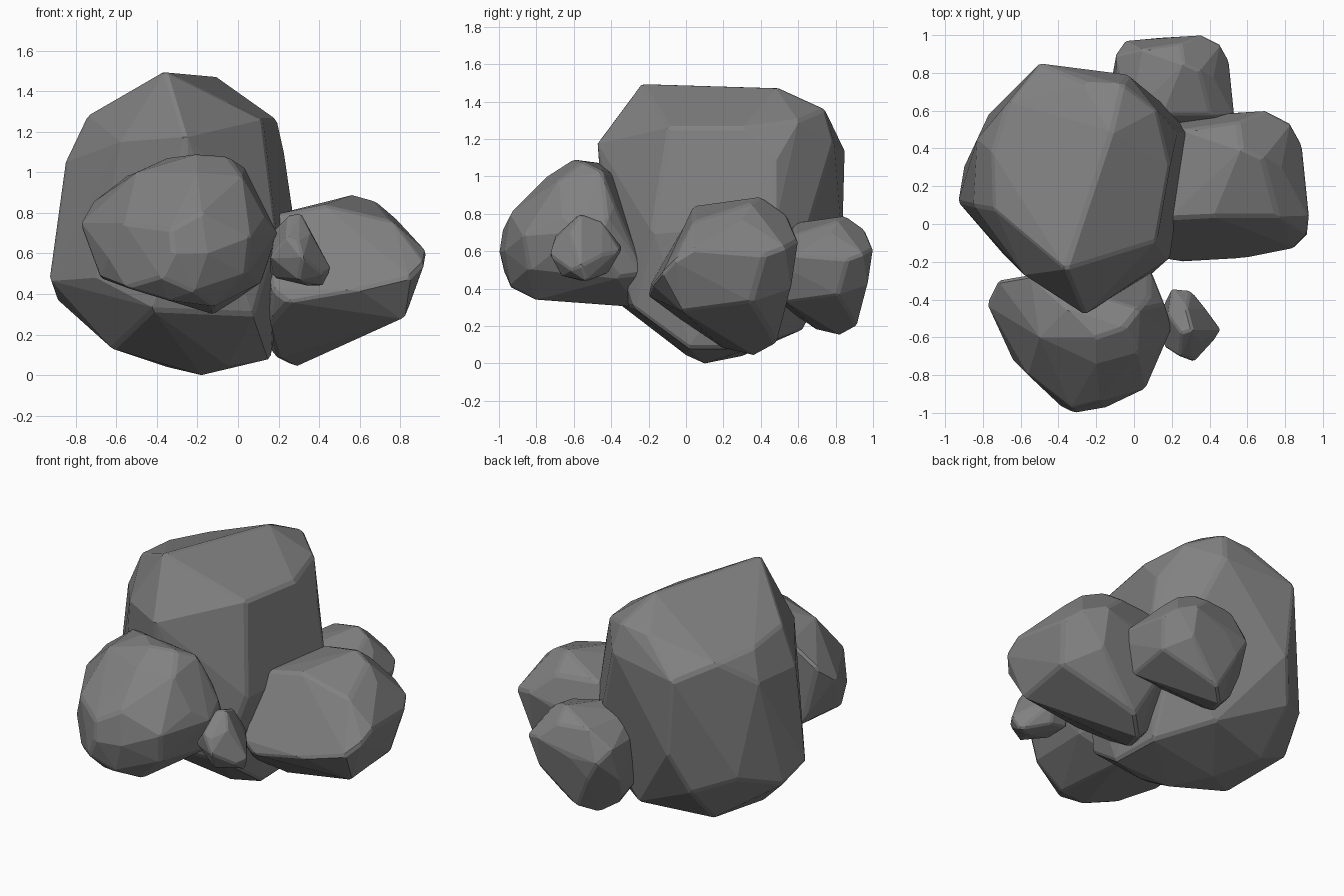
import bpy, bmesh, math
from mathutils import Vector

# Dark slate colour shared by all stones
slate = bpy.data.materials.new("slate")
slate.diffuse_color = (0.22, 0.22, 0.22, 1)


def boulder(name, corners, chip=0.015, scale=1.0, offset=(0, 0, 0)):
    """Faceted stone: convex hull of its main corners with chipped edges."""
    bm = bmesh.new()
    for c in corners:
        bm.verts.new(Vector(c) * scale + Vector(offset))
    bmesh.ops.convex_hull(bm, input=bm.verts[:])
    bmesh.ops.delete(bm, geom=[v for v in bm.verts if not v.link_faces], context='VERTS')
    # merge nearly coplanar triangles into broad facets
    bmesh.ops.dissolve_limit(bm, angle_limit=math.radians(6),
                             verts=bm.verts[:], edges=bm.edges[:])
    bmesh.ops.recalc_face_normals(bm, faces=bm.faces[:])
    mesh = bpy.data.meshes.new(name)
    bm.to_mesh(mesh)
    bm.free()
    mesh.materials.append(slate)
    obj = bpy.data.objects.new(name, mesh)
    bpy.context.collection.objects.link(obj)
    # chipped edges
    mod = obj.modifiers.new("chipped_edges", 'BEVEL')
    mod.width = chip * scale
    mod.segments = 1
    mod.limit_method = 'ANGLE'
    mod.angle_limit = math.radians(28)
    return obj


# Tall main boulder, crown to base
main = [
    (-.36, -.24, 1.50), (-.12, .48, 1.48), (-.20, .02, 1.45), (-.26, .75, 1.34),
    (-.06, .74, 1.36), (-.67, .64, 1.22), (-.75, .38, 1.25), (-.74, .08, 1.28),
    (.12, .60, 1.30), (.19, .30, 1.26), (.12, -.09, 1.26), (-.26, -.48, 1.18),
    (-.58, -.27, 1.15), (-.83, .45, 1.07), (-.85, .10, 1.05), (-.50, .85, 1.14),
    (-.03, .79, 1.18), (.23, .48, 1.08), (-.93, .12, .47), (-.90, .30, .38),
    (-.70, -.15, .48), (-.25, -.45, .80), (.19, -.18, .70), (.28, .48, .75),
    (.20, .60, .55), (-.46, .84, .65), (-.77, .58, .48), (-.62, .10, .13),
    (-.55, .50, .15), (-.18, .10, 0), (-.35, .30, .04), (.16, .02, .08),
    (.15, .35, .08), (-.10, .62, .18), (-.42, -.36, .32), (.08, -.28, .30),
    (-.05, 0, .045), (-.55, .74, .40),
]
boulder("main_boulder", main)

# Round boulder leaning on the front
front = [
    (-.78, -.42, .75), (-.72, -.30, .85), (-.55, -.27, .98), (-.35, -.45, 1.07),
    (-.20, -.60, 1.09), (-.05, -.55, 1.08), (.03, -.45, 1.03), (.08, -.38, .85),
    (-.50, -.60, 1.00), (-.20, -.74, 1.00), (.02, -.68, .98), (.16, -.42, .76),
    (.20, -.55, .70), (.13, -.66, .78), (.06, -.87, .68), (.04, -.84, .50),
    (-.15, -.97, .60), (-.18, -.94, .80), (-.32, -1.0, .60), (-.33, -.98, .72),
    (-.38, -.97, .48), (-.22, -.94, .41), (-.56, -.80, .75), (-.64, -.72, .58),
    (-.68, -.60, .48), (-.55, -.80, .43), (-.35, -.86, .37), (-.12, -.80, .34),
    (-.12, -.26, .30), (-.62, -.30, .46), (.12, -.36, .46), (.08, -.22, .48),
]
boulder("front_boulder", front)

# Right boulder, and its smaller twin behind
right = [
    (.20, .03, .80), (.42, .04, .84), (.57, .40, .89), (.68, .35, .86),
    (.28, .50, .80), (.55, .54, .79), (.70, .60, .66), (.83, .53, .62),
    (.89, .42, .58), (.78, .30, .77), (.76, .04, .76), (.90, .25, .60),
    (.93, .04, .61), (.92, -.06, .55), (.85, -.13, .48), (.60, -.18, .42),
    (.25, -.20, .36), (.17, -.19, .42), (.15, -.10, .55), (.82, -.02, .28),
    (.84, .35, .33), (.70, .56, .40), (.55, .20, .15), (.55, .45, .17),
    (.28, .37, .04), (.20, .20, .08), (.15, -.05, .25), (.25, .55, .40),
    (.40, .48, .10), (.40, .58, .55), (.10, .20, .65), (.09, .46, .65),
    (.07, .35, .35), (.10, .28, .20), (.16, .56, .55),
]
boulder("right_boulder", right)
boulder("back_boulder", right, 0.015, 0.75, (-.165, .55, .12))

# Small wedged stone
small = [
    (.25, -.58, .79), (.31, -.56, .80), (.18, -.48, .72), (.28, -.45, .76),
    (.36, -.62, .70), (.30, -.70, .66), (.24, -.70, .68), (.16, -.65, .58),
    (.32, -.73, .58), (.42, -.62, .50), (.46, -.56, .52), (.42, -.53, .44),
    (.38, -.45, .58), (.30, -.35, .60), (.20, -.34, .62), (.16, -.42, .50),
    (.28, -.42, .48), (.30, -.67, .47), (.18, -.55, .48), (.35, -.55, .44),
]
boulder("small_stone", small, 0.01)
